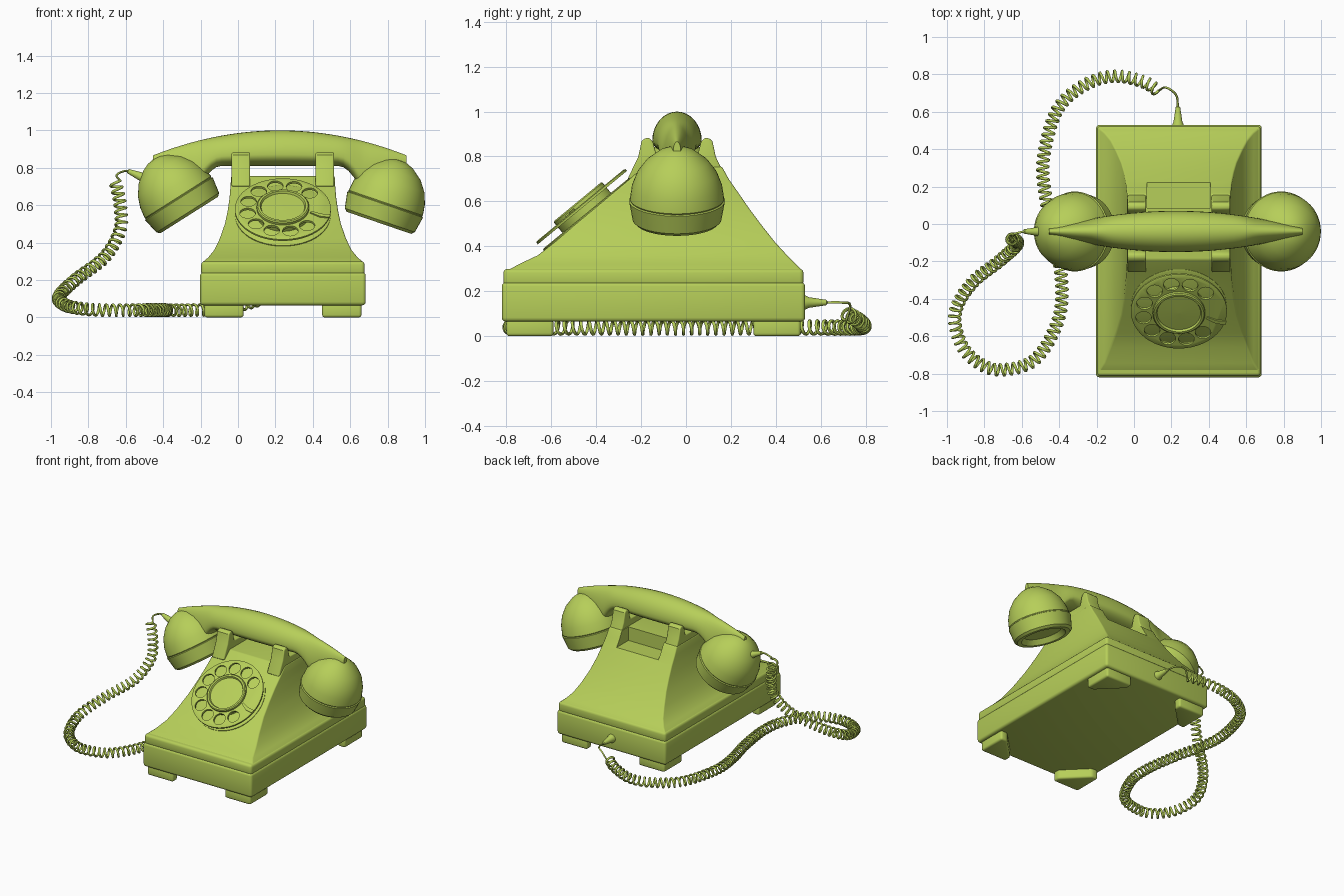
import bpy, bmesh
from math import sin, cos, pi, radians, copysign
from mathutils import Vector, Matrix

cube = bpy.data.objects.get("Cube")
if cube:
    bpy.data.objects.remove(cube, do_unlink=True)

green = bpy.data.materials.new("lime_green")
green.use_nodes = True
lime = (0.47, 0.62, 0.1, 1)
green.diffuse_color = lime
green.node_tree.nodes["Principled BSDF"].inputs["Base Color"].default_value = lime

MID_X, MID_Y = 0.24, -0.145      # centre of the base
HAND_Y = -0.04                   # centre line of the handset


def activate(obj):
    bpy.ops.object.select_all(action='DESELECT')
    obj.select_set(True)
    bpy.context.view_layer.objects.active = obj


def finish(obj, bevel=0, cutter=None, angle=35):
    """Apply bevel and cut, then shade smooth with sharp edges kept."""
    activate(obj)
    if bevel:
        mod = obj.modifiers.new("bevel", 'BEVEL')
        mod.width, mod.segments = bevel, 3
        mod.limit_method, mod.angle_limit = 'ANGLE', radians(40)
        bpy.ops.object.modifier_apply(modifier=mod.name)
    if cutter:
        mod = obj.modifiers.new("cut", 'BOOLEAN')
        mod.object, mod.operation, mod.solver = cutter, 'DIFFERENCE', 'EXACT'
        bpy.ops.object.modifier_apply(modifier=mod.name)
        bpy.data.objects.remove(cutter, do_unlink=True)
    activate(obj)
    bpy.ops.object.shade_smooth_by_angle(angle=radians(angle))
    return obj


def add_loft(bm, rings):
    """Skin a list of equal-length rings and cap both ends."""
    rows = [[bm.verts.new(p) for p in ring] for ring in rings]
    count = len(rows[0])
    for low, high in zip(rows, rows[1:]):
        for i in range(count):
            j = (i + 1) % count
            bm.faces.new((low[i], low[j], high[j], high[i]))
    bm.faces.new(rows[0][::-1])
    bm.faces.new(rows[-1])


def loft(name, *shells, matrix=Matrix()):
    bm = bmesh.new()
    for rings in shells:
        add_loft(bm, rings)
    bmesh.ops.remove_doubles(bm, verts=bm.verts, dist=0.0001)
    bmesh.ops.dissolve_degenerate(bm, edges=bm.edges, dist=0.0001)
    bmesh.ops.recalc_face_normals(bm, faces=bm.faces)
    bm.transform(matrix)
    mesh = bpy.data.meshes.new(name)
    bm.to_mesh(mesh)
    bm.free()
    mesh.materials.append(green)
    obj = bpy.data.objects.new(name, mesh)
    bpy.context.collection.objects.link(obj)
    return obj


def circle(r, h, sides=48, cx=0, cy=0):
    return [(cx + r * cos(2 * pi * i / sides), cy + r * sin(2 * pi * i / sides), h)
            for i in range(sides)]


def lathe(name, profile, matrix):
    return finish(loft(name, [circle(max(r, 0.001), h) for r, h in profile], matrix=matrix))


def aimed(origin, axis):
    return Matrix.Translation(origin) @ Vector(axis).to_track_quat('Z', 'Y').to_matrix().to_4x4()


def rect(half, front, back, z, cx=MID_X):
    return [(cx - half, front, z), (cx + half, front, z),
            (cx + half, back, z), (cx - half, back, z)]


# Base and lid
finish(loft("base", [rect(0.443, -0.82, 0.53, z) for z in (0.065, 0.24)]), bevel=0.018)
finish(loft("base_lid", [rect(0.437, -0.813, 0.523, z) for z in (0.225, 0.3)]), bevel=0.018)

# Corner feet
foot = [(0, 0), (0.21, 0), (0.21, 0.05), (0.05, 0.21), (0, 0.21)]
for sx, side in ((-1, "right"), (1, "left")):
    for sy, end in ((-1, "front"), (1, "back")):
        rings = [[(MID_X + sx * (0.42 - a), MID_Y + sy * (0.655 - b), z) for a, b in foot]
                 for z in (0, 0.075)]
        finish(loft(f"foot_{end}_{side}", rings), bevel=0.014)

# Flared body: height, front, back, half width
sections = [(0.295, -0.79, 0.515, 0.43), (0.32, -0.745, 0.49, 0.4), (0.36, -0.66, 0.45, 0.367),
            (0.42, -0.583, 0.395, 0.338), (0.5, -0.49, 0.332, 0.31), (0.57, -0.405, 0.28, 0.295),
            (0.64, -0.322, 0.232, 0.285), (0.7, -0.25, 0.19, 0.28), (0.755, -0.19, 0.16, 0.277)]
grip = loft("grip_cutter", [rect(0.17, 0.085, 0.4, z) for z in (0.655, 0.9)])
grip.hide_render = True
finish(loft("body", [rect(w, f, b, z) for z, f, b, w in sections]), bevel=0.008, cutter=grip)

# Cradle horns, one U-shaped plate on each side
half_fork = [(0.09, 0.8), (0.107, 0.865), (0.122, 0.882), (0.142, 0.882), (0.158, 0.868), (0.172, 0.8),
             (0.22, 0.7)]
fork = [(HAND_Y + y, z) for y, z in half_fork] + [(HAND_Y - y, z) for y, z in half_fork[::-1]]
for sx, side in ((-1, "right"), (1, "left")):
    rings = [[(MID_X + sx * x, y, z) for y, z in fork] for x in (0.175, 0.274)]
    finish(loft(f"cradle_{side}", rings), bevel=0.008)

# Rotary dial
dial = Matrix.Translation((MID_X, -0.465, 0.577)) @ Matrix.Rotation(radians(39.5), 4, 'X')
lathe("number_plate", [(0.255, -0.055), (0.255, -0.04), (0.247, -0.036)], dial)
angles = [radians(42 + 30 * i) for i in range(10)]
holes = loft("hole_cutter", *[[circle(0.042, h, 24, 0.193 * cos(a), 0.193 * sin(a))
                               for h in (-0.05, 0.05)] for a in angles], matrix=dial)
holes.hide_render = True
wheel = loft("finger_wheel", [circle(0.257, -0.006), circle(0.257, 0.004), circle(0.25, 0.008)],
             matrix=dial)
finish(wheel, cutter=holes)
lathe("dial_hub", [(0.14, -0.05), (0.14, 0.022), (0.134, 0.028), (0.122, 0.028),
                   (0.116, 0.016), (0, 0.02)], dial)
stop = [(0.15, 0), (0.21, -0.018), (0.262, -0.012), (0.262, 0.012), (0.21, 0.004), (0.155, 0.012)]
finish(loft("finger_stop", [[(x, y, h) for x, y in stop] for h in (0.008, 0.016)],
            matrix=dial @ Matrix.Rotation(radians(-16), 4, 'Z')))

# Handset cups
cup = [(0, -0.07), (0.13, -0.072), (0.152, -0.107), (0.182, -0.107), (0.198, -0.092), (0.214, -0.004),
       (0.207, 0), (0.21, 0.006), (0.201, 0.065), (0.178, 0.125), (0.138, 0.18), (0.08, 0.225),
       (0.04, 0.242), (0, 0.248)]
lathe("earpiece_cup", cup, aimed((0.788, HAND_Y, 0.607), (0.324, 0, 0.946)))
lathe("mouthpiece_cup", cup, aimed((-0.318, HAND_Y, 0.638), (-0.535, 0, 0.845)))


# Handset handle, an egg section that thins to a fin at each end
def handle_ring(u, sides=32):
    top = 1.0 - 0.134 * u * u
    drop = min(max((abs(u) - 0.46) / 0.18, 0), 1)
    rise = max(abs(u) - 0.68, 0) / 0.32
    bottom = 0.81 - 0.13 * drop * drop + 0.13 * rise
    width = 0.016 + 0.094 * (1 - u * u)
    height = top - bottom
    ring = []
    for i in range(sides):
        s = sin(2 * pi * i / sides)
        z = bottom + height * (0.32 + (0.68 if s > 0 else 0.32) * s)
        ring.append((0.2235 + 0.6785 * u, HAND_Y + width * cos(2 * pi * i / sides), z))
    return ring


finish(loft("handle", [handle_ring(i / 24) for i in range(-24, 25)]))

# Cord bushings
bushing = [(0.034, -0.03), (0.03, 0.01), (0.024, 0.02), (0.012, 0.1), (0.006, 0.104)]
lathe("handset_bushing", bushing, aimed((-0.495, HAND_Y, 0.743), (-0.92, 0, 0.39)))
lathe("base_bushing", bushing, aimed((0.235, 0.525, 0.15), (0, 1, 0)))


# Cord
def spline(points, steps=30):
    pts = [Vector(p) for p in points]
    pts = [2 * pts[0] - pts[1]] + pts + [2 * pts[-1] - pts[-2]]
    out = []
    for a, b, c, d in zip(pts, pts[1:], pts[2:], pts[3:]):
        for k in range(steps):
            t = k / steps
            out.append(0.5 * (2 * b + (c - a) * t + (2 * a - 5 * b + 4 * c - d) * t * t
                              + (3 * b - a - 3 * c + d) * t ** 3))
    return out + [pts[-2]]


def coil(path, radius, pitch, per_turn=14):
    """Wind a helix around a path, with a frame carried along it."""
    step, out, turn = pitch / per_turn, [], 0
    side, left = Vector((1, 0, 0)), 0
    for a, b in zip(path, path[1:]):
        length = (b - a).length
        tangent = (b - a).normalized()
        side = (side - tangent * side.dot(tangent)).normalized()
        other = tangent.cross(side)
        while left < length:
            turn += 2 * pi / per_turn
            out.append(a + tangent * left + radius * (side * cos(turn) + other * sin(turn)))
            left += step
        left -= length
    return out


def wire(name, points, radius):
    curve = bpy.data.curves.new(name, 'CURVE')
    curve.dimensions, curve.bevel_depth, curve.bevel_resolution = '3D', radius, 1
    curve.use_fill_caps = True
    line = curve.splines.new('POLY')
    line.points.add(len(points) - 1)
    for point, co in zip(line.points, points):
        point.co = (*co, 1)
    curve.materials.append(green)
    obj = bpy.data.objects.new(name, curve)
    bpy.context.collection.objects.link(obj)
    activate(obj)
    bpy.ops.object.convert(target='MESH')
    finish(bpy.context.object, angle=60)


floor = 0.039
route = [(-0.655, -0.08, 0.725), (-0.63, -0.09, 0.6), (-0.63, -0.115, 0.47), (-0.71, -0.19, 0.325),
         (-0.87, -0.32, 0.2), (-0.957, -0.48, 0.11), (-0.92, -0.65, 0.065), (-0.82, -0.75, 0.045),
         (-0.7, -0.78, floor), (-0.53, -0.725, floor), (-0.415, -0.54, floor), (-0.385, -0.35, floor),
         (-0.42, -0.08, floor), (-0.47, 0.13, floor), (-0.485, 0.345, floor), (-0.41, 0.61, floor),
         (-0.26, 0.745, floor), (-0.1, 0.79, 0.045), (0.05, 0.76, 0.075), (0.125, 0.715, 0.1)]
helix = coil(spline(route), 0.03, 0.037)
wire("coiled_cord", helix, 0.0075)
wire("handset_lead", spline([(-0.58, HAND_Y, 0.78), (-0.61, -0.045, 0.782), (-0.65, -0.06, 0.76),
                             helix[0]], 8), 0.006)
wire("base_lead", spline([(0.235, 0.62, 0.15), (0.225, 0.69, 0.15), (0.17, 0.73, 0.14),
                          helix[-1]], 8), 0.006)
